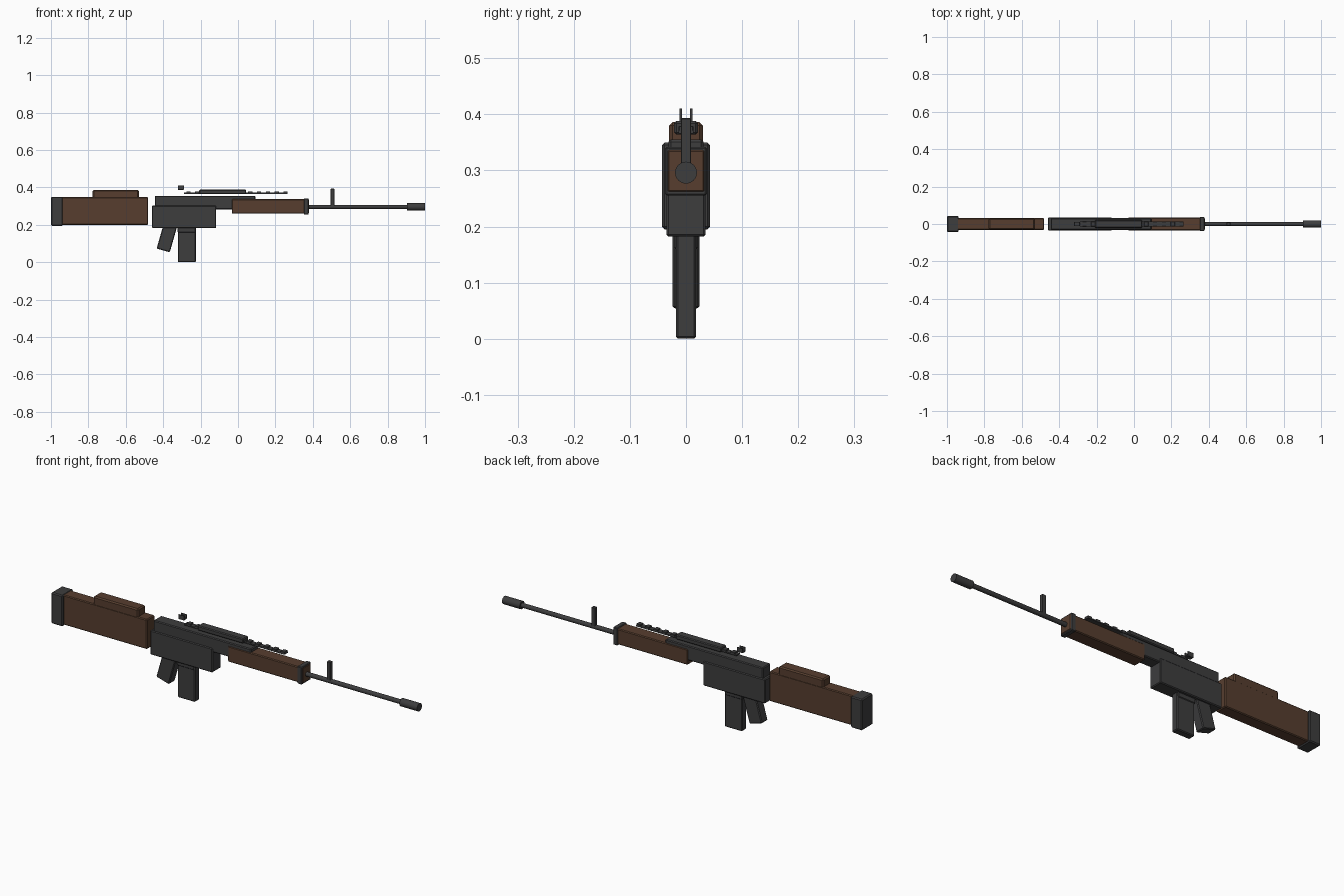
import bpy, bmesh, math
from mathutils import Matrix, Vector

if "Cube" in bpy.data.objects:
    bpy.data.objects.remove(bpy.data.objects["Cube"])


def material(name, rgb):
    m = bpy.data.materials.new(name)
    m.diffuse_color = (*rgb, 1)
    m.use_nodes = True
    m.node_tree.nodes["Principled BSDF"].inputs["Base Color"].default_value = m.diffuse_color
    return m


METAL = material("dark_metal", (0.047, 0.047, 0.048))
WOOD = material("brown_wood", (0.095, 0.048, 0.028))


def finish(name, bm, mat):
    mesh = bpy.data.meshes.new(name)
    bm.to_mesh(mesh)
    bm.free()
    mesh.materials.append(mat)
    ob = bpy.data.objects.new(name, mesh)
    bpy.context.collection.objects.link(ob)
    return ob


def box(name, x, z, half_y, mat, bevel=0.004, y=0.0, tilt=0.0):
    """Box from x and z ranges and half width, with chamfered edges."""
    bm = bmesh.new()
    bmesh.ops.create_cube(bm, size=1)
    bmesh.ops.scale(bm, verts=bm.verts, vec=(x[1] - x[0], 2 * half_y, z[1] - z[0]))
    if bevel:
        bmesh.ops.bevel(bm, geom=bm.edges[:], offset=bevel, segments=1, affect='EDGES')
    centre = Vector(((x[0] + x[1]) / 2, y, (z[0] + z[1]) / 2))
    bm.transform(Matrix.Translation(centre) @ Matrix.Rotation(tilt, 4, 'Y'))
    return finish(name, bm, mat)


def tube(name, x, z, radius, mat):
    bm = bmesh.new()
    bmesh.ops.create_cone(bm, cap_ends=True, segments=24, radius1=radius,
                          radius2=radius, depth=x[1] - x[0])
    bm.transform(Matrix.Translation(((x[0] + x[1]) / 2, 0, z))
                 @ Matrix.Rotation(math.pi / 2, 4, 'Y'))
    ob = finish(name, bm, mat)
    bpy.context.view_layer.objects.active = ob
    ob.select_set(True)
    bpy.ops.object.shade_smooth_by_angle(angle=math.radians(40))
    ob.select_set(False)
    return ob


# Stock
box("butt_pad", (-1.0, -0.937), (0.195, 0.35), 0.043, METAL, 0.005)
box("stock", (-0.95, -0.48), (0.2, 0.348), 0.031, WOOD)
box("cheek_rest", (-0.777, -0.53), (0.33, 0.386), 0.03, WOOD, 0.006)

# Receiver
box("lower_receiver", (-0.46, -0.117), (0.182, 0.303), 0.035, METAL)
box("upper_receiver", (-0.445, 0.093), (0.283, 0.355), 0.031, METAL)

# Grip and magazine
box("grip", (-0.413, -0.34), (0.06, 0.23), 0.024, METAL, tilt=math.radians(16))
box("magazine", (-0.321, -0.225), (0.0, 0.2), 0.018, METAL)
box("magazine_collar", (-0.324, -0.228), (0.16, 0.185), 0.021, METAL, 0.003)

# Handguard
box("handguard", (-0.033, 0.379), (0.26, 0.338), 0.034, WOOD)
box("handguard_cap", (0.352, 0.377), (0.255, 0.342), 0.037, METAL, 0.003)

# Barrel and muzzle
tube("barrel", (0.3, 0.92), 0.296, 0.011, METAL)
tube("muzzle", (0.903, 1.0), 0.296, 0.0195, METAL)

# Top rail with teeth
box("rail", (-0.288, 0.265), (0.366, 0.372), 0.013, METAL, 0)
for i in range(12):
    cx = -0.265 + i * 0.0472
    box(f"rail_tooth_{i + 1}", (cx - 0.011, cx + 0.011), (0.37, 0.379), 0.013, METAL, 0.001)
box("top_cover", (-0.208, 0.043), (0.364, 0.388), 0.021, METAL)

# Sights
box("front_sight", (0.495, 0.515), (0.295, 0.393), 0.009, METAL, 0.001)
box("rear_sight_base", (-0.32, -0.29), (0.387, 0.393), 0.011, METAL, 0.001)
for side, name in ((-1, "right"), (1, "left")):
    box(f"rear_sight_ear_{name}", (-0.32, -0.29), (0.388, 0.41), 0.002, METAL, 0, y=side * 0.0095)
